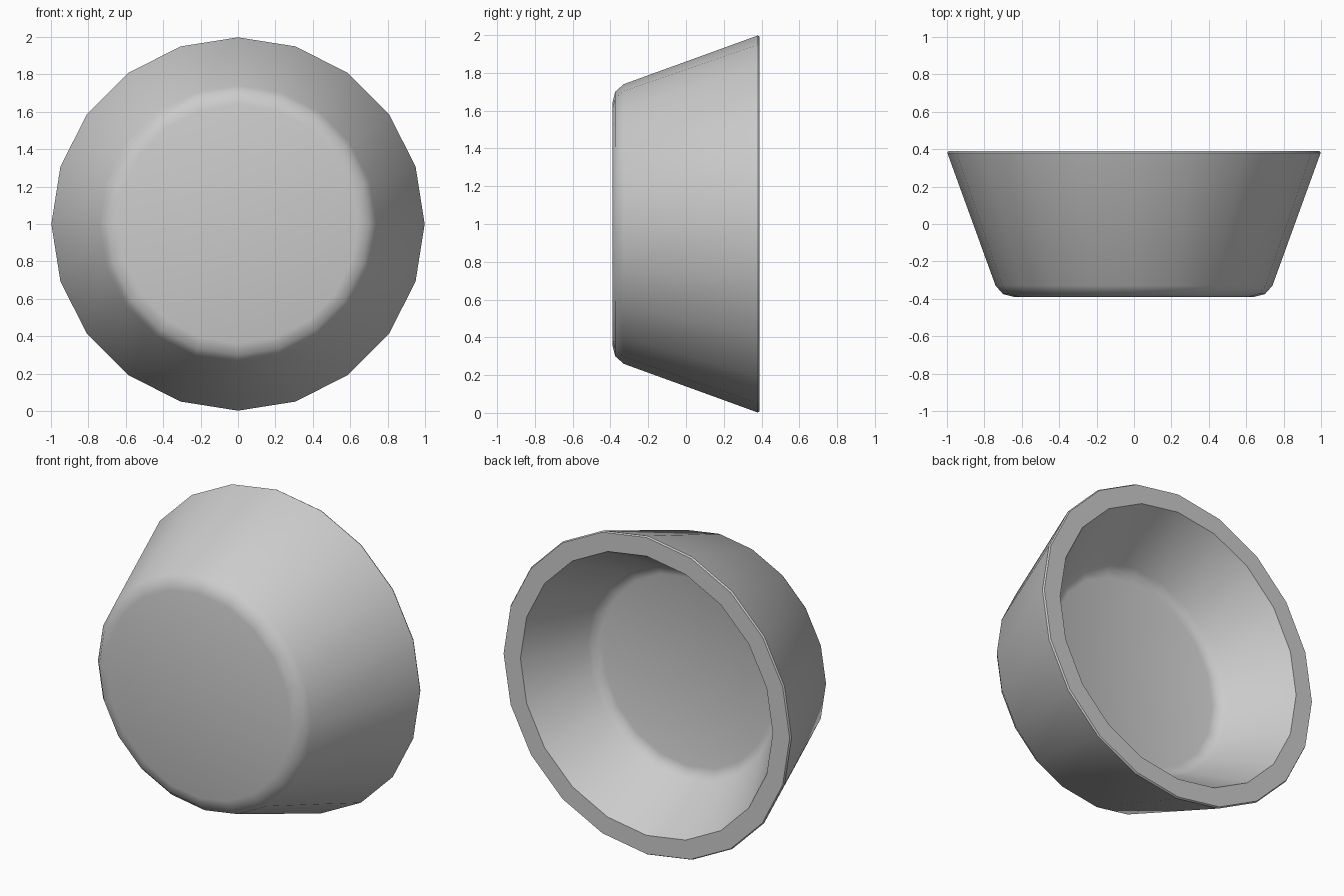
import bpy, bmesh, math

if "Cube" in bpy.data.objects:
    bpy.data.objects.remove(bpy.data.objects["Cube"])

SIDES = 20
# (radius, y) from the front face, over the rim, down to the inner floor
PROFILE = [(0.64, -0.39), (0.70, -0.375), (0.74, -0.33), (0.998, 0.38),
           (0.992, 0.39), (0.875, 0.39), (0.66, 0.03), (0.635, 0.0), (0.59, -0.013)]

bm = bmesh.new()

# Lathed 20-sided rings around the y axis
rings = []
for r, y in PROFILE:
    rings.append([bm.verts.new((r * math.cos(2 * math.pi * i / SIDES), y,
                                1 + r * math.sin(2 * math.pi * i / SIDES)))
                  for i in range(SIDES)])
for a, b in zip(rings, rings[1:]):
    for i in range(SIDES):
        j = (i + 1) % SIDES
        bm.faces.new((a[i], a[j], b[j], b[i]))

# Closed front face and inner floor
bm.faces.new(rings[0])
bm.faces.new(rings[-1])
bmesh.ops.recalc_face_normals(bm, faces=bm.faces)

mesh = bpy.data.meshes.new("tapered_bowl")
bm.to_mesh(mesh)
bm.free()
bowl = bpy.data.objects.new("tapered_bowl", mesh)
bpy.context.collection.objects.link(bowl)

# Smooth sides with a crisp rim
bpy.context.view_layer.objects.active = bowl
bowl.select_set(True)
bpy.ops.object.shade_smooth_by_angle(angle=math.radians(40))
